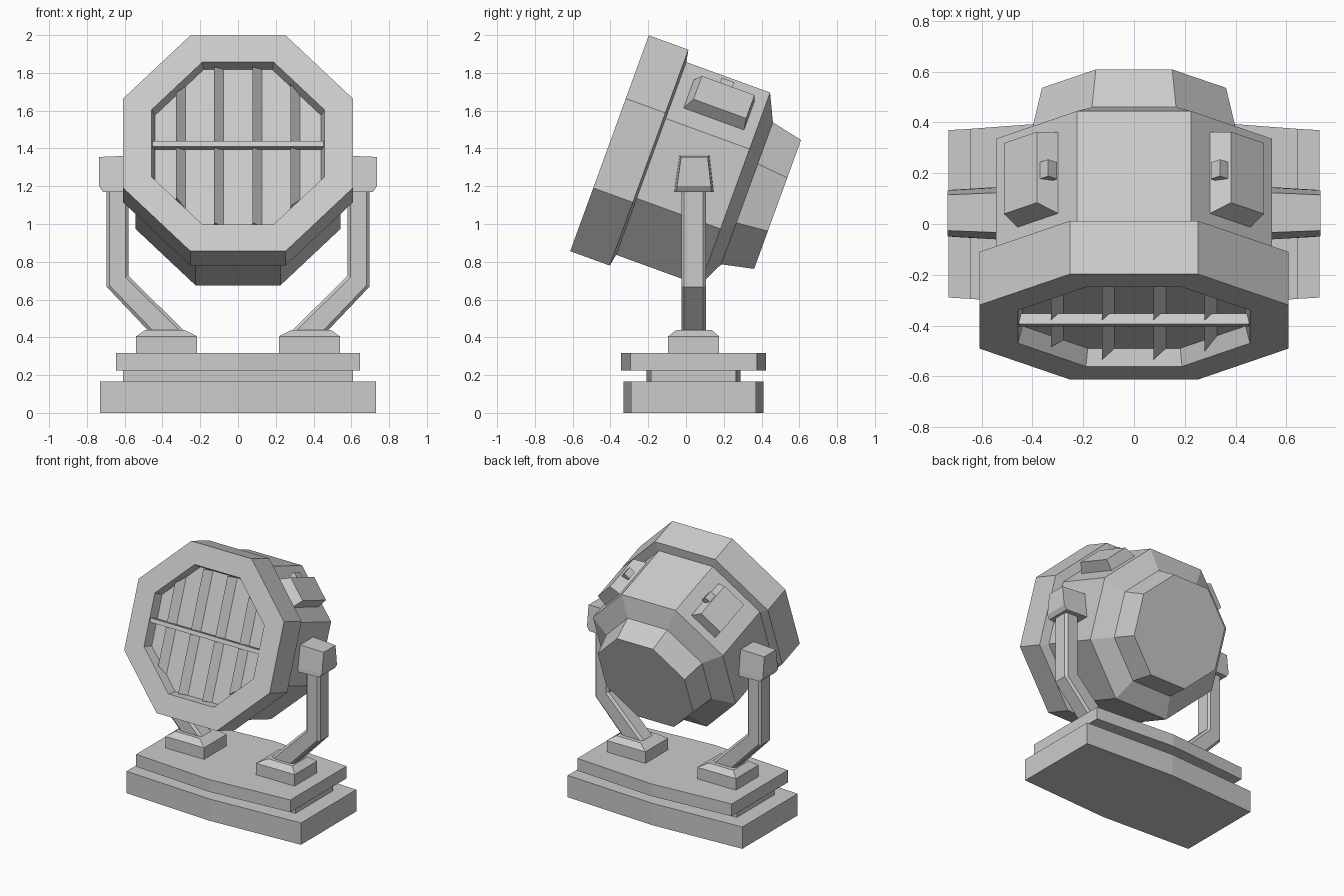
import bpy
import bmesh
from math import cos, sin, pi, radians, sqrt
from mathutils import Matrix, Vector

cube = bpy.data.objects.get("Cube")
if cube:
    bpy.data.objects.remove(cube, do_unlink=True)

grey = bpy.data.materials.new("light_grey_paint")
grey.use_nodes = True
COLOUR = (0.6, 0.6, 0.6, 1)
grey.diffuse_color = COLOUR
grey.node_tree.nodes["Principled BSDF"].inputs["Base Color"].default_value = COLOUR

# Lamp frame: local y runs backward along the beam axis, z up the face
LAMP = Matrix.Translation((0, -0.405, 1.4275)) @ Matrix.Rotation(radians(-20), 4, 'X')
MID_Y = 0.04
FACE_R = 0.543


def loft(name, rings, cap_start=True, cap_end=True, matrix=Matrix(), mirror=False):
    """Skin a list of equal-length point rings, optionally with a mirrored twin."""
    bm = bmesh.new()
    loops = [[bm.verts.new(matrix @ Vector(p)) for p in ring] for ring in rings]
    n = len(loops[0])
    for a, b in zip(loops, loops[1:]):
        for i in range(n):
            j = (i + 1) % n
            bm.faces.new((a[i], a[j], b[j], b[i]))
    if cap_start:
        bm.faces.new(loops[0][::-1])
    if cap_end:
        bm.faces.new(loops[-1])
    bmesh.ops.recalc_face_normals(bm, faces=bm.faces)
    mesh = bpy.data.meshes.new(name)
    bm.to_mesh(mesh)
    bm.free()
    mesh.materials.append(grey)
    obj = bpy.data.objects.new(name, mesh)
    bpy.context.collection.objects.link(obj)
    if mirror:
        obj.modifiers.new("Mirror", 'MIRROR')
    return obj


def octagon(r, depth):
    k = r / cos(pi / 8)
    return [(k * cos(pi / 8 + i * pi / 4), depth, k * sin(pi / 8 + i * pi / 4))
            for i in range(8)]


def rect(x0, x1, y0, y1, z):
    return [(x0, y0, z), (x1, y0, z), (x1, y1, z), (x0, y1, z)]


# Base tiers, each with shallow pointed front and back edges
def tier(name, half_x, side_y, mid_y, z0, z1):
    plan = [(-half_x, -side_y), (0, -mid_y), (half_x, -side_y),
            (half_x, side_y), (0, mid_y), (-half_x, side_y)]
    loft(name, [[(x, y + MID_Y, z) for x, y in plan] for z in (z0, z1)])


tier("base_plinth", 0.73, 0.33, 0.37, 0, 0.165)
tier("base_neck", 0.61, 0.225, 0.248, 0.165, 0.225)
tier("base_deck", 0.645, 0.335, 0.383, 0.225, 0.318)

# Feet
loft("yoke_feet", [rect(0.217, 0.54, -0.095, 0.175, 0.318),
                   rect(0.217, 0.54, -0.095, 0.175, 0.405),
                   rect(0.285, 0.49, -0.05, 0.135, 0.44)], mirror=True)


# Bent arms with chamfered long edges
def arm_section(x0, z0, x1, z1):
    inner, outer = Vector((x0, z0)), Vector((x1, z1))
    ring = []
    for t, y in ((0, 0.05), (0.13, 0.065), (0.87, 0.065), (1, 0.05),
                 (1, -0.05), (0.87, -0.065), (0.13, -0.065), (0, -0.05)):
        p = inner.lerp(outer, t)
        ring.append((p.x, MID_Y + y, p.y))
    return ring


loft("yoke_arms", [arm_section(0.28, 0.43, 0.47, 0.43),
                   arm_section(0.58, 0.725, 0.695, 0.667),
                   arm_section(0.58, 1.2, 0.695, 1.2)], mirror=True)

# Pivot blocks that hold the lamp
blocks = loft("pivot_blocks", [rect(0.5, 0.715, -0.063, 0.148, 1.17),
                               rect(0.5, 0.735, -0.06, 0.145, 1.2),
                               rect(0.5, 0.735, -0.035, 0.125, 1.365)], mirror=True)
for v in blocks.data.vertices:
    if v.co.x > 0.7:
        v.co.y = MID_Y + (v.co.y - MID_Y) * 0.88
        if v.co.z > 1.3:
            v.co.z -= 0.01

# Lamp housing
loft("hood", [octagon(*p) for p in ((0.44, 0.07), (0.457, 0), (0.608, 0),
                                    (0.608, 0.223), (FACE_R, 0.235))],
     cap_start=False, cap_end=False, matrix=LAMP)
loft("drum", [octagon(*p) for p in ((FACE_R, 0.235), (FACE_R, 0.707), (0.4, 0.775))],
     matrix=LAMP)
loft("rear_cap", [octagon(0.4, 0.775), octagon(0.363, 0.947)],
     cap_start=False, matrix=LAMP)
loft("lens", [octagon(0.44, 0.07), octagon(0.44, 0.08)], matrix=LAMP)


# Wedge-shaped upright slats, trimmed to the opening
def reach(x):
    return min(0.44, 0.44 * sqrt(2) - abs(x))


for i in range(4):
    x = -0.328 + 0.202 * i
    tri = [(x, 0.022), (x, 0.07), (x + 0.05, 0.07)]
    loft("slat_%d" % (i + 1), [[(px, d, s * reach(px)) for px, d in tri] for s in (-1, 1)],
         matrix=LAMP)

# Crossbar
loft("crossbar", [rect(-0.453, 0.453, 0.006, 0.05, z) for z in (-0.016, 0.014)],
     matrix=LAMP)

# Boxes on the upper slanted sides: local x up the slant, y backward, z outward
c = FACE_R * sqrt(0.5)
s = sqrt(0.5)
SLANT = LAMP @ Matrix(((-s, 0, s, c), (0, 1, 0, 0), (s, 0, s, c), (0, 0, 0, 1)))
loft("side_boxes", [rect(-0.105, 0.12, 0.305, 0.645, -0.01),
                    rect(-0.105, 0.12, 0.305, 0.645, 0),
                    rect(-0.1, 0.085, 0.338, 0.635, 0.082)],
     matrix=SLANT, mirror=True)
loft("box_latches", [rect(0.085, 0.135, 0.44, 0.51, z) for z in (0.02, 0.07)],
     matrix=SLANT, mirror=True)
